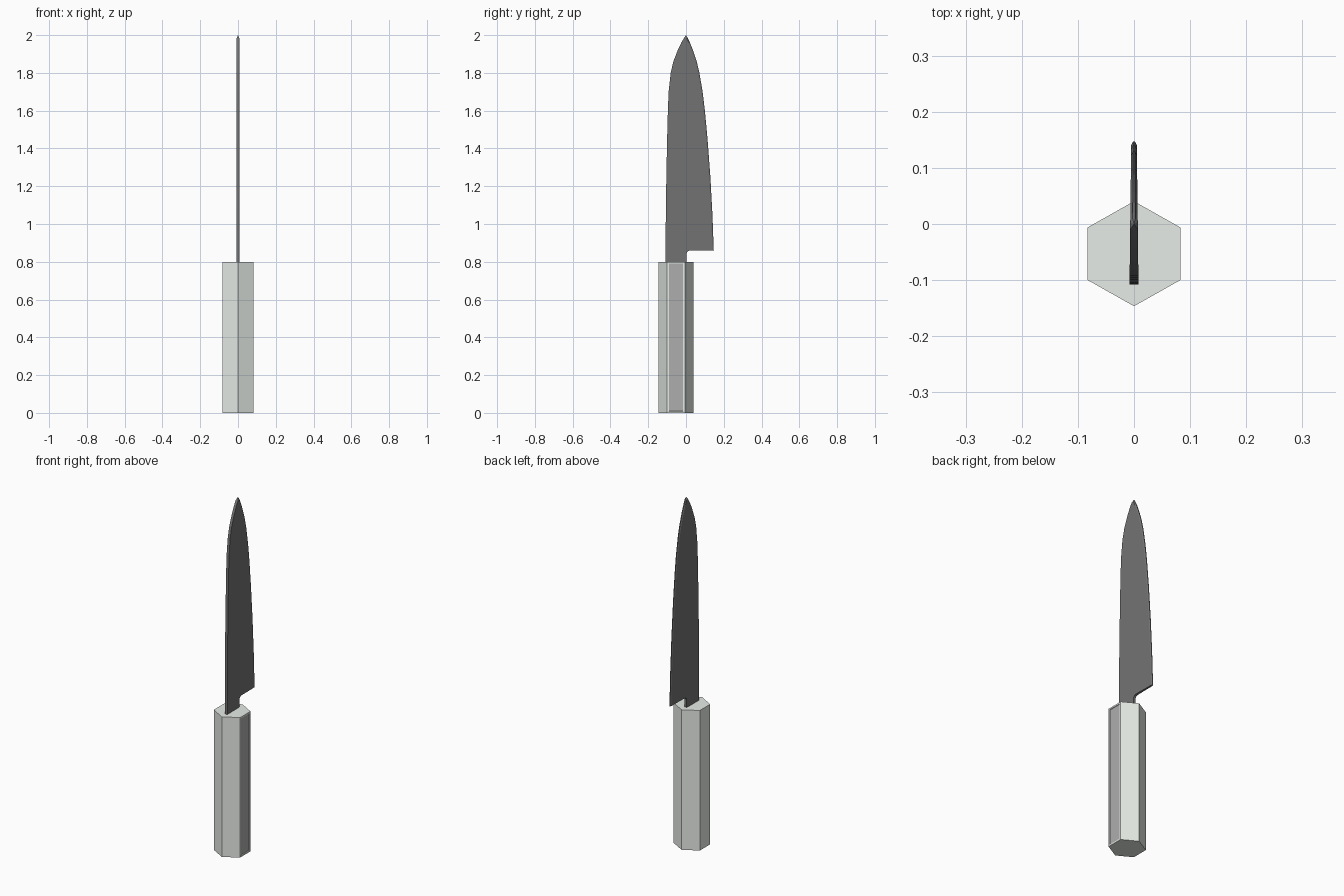
import bpy, bmesh, math

if "Cube" in bpy.data.objects:
    bpy.data.objects.remove(bpy.data.objects["Cube"])


def material(name, rgb):
    m = bpy.data.materials.new(name)
    m.diffuse_color = (*rgb, 1)
    m.use_nodes = True
    m.node_tree.nodes["Principled BSDF"].inputs["Base Color"].default_value = m.diffuse_color
    return m


def finish(bm, name, mats):
    bmesh.ops.recalc_face_normals(bm, faces=bm.faces)
    me = bpy.data.meshes.new(name)
    bm.to_mesh(me)
    bm.free()
    for m in mats:
        me.materials.append(m)
    ob = bpy.data.objects.new(name, me)
    bpy.context.collection.objects.link(ob)
    return ob


steel = material("steel", (0.17, 0.17, 0.17))
pale = material("pale_handle", (0.80, 0.84, 0.80))
inlay = material("side_panel", (0.42, 0.42, 0.42))

# Handle: hexagonal prism with one inset panel on its right-hand face
bm = bmesh.new()
cy, rx, ry, top = -0.053, 0.0958, 0.0935, 0.80
ring = [bm.verts.new((rx * math.cos(a), cy + ry * math.sin(a), 0))
        for a in (math.radians(30 + 60 * i) for i in range(6))]
base = bm.faces.new(ring)
ext = bmesh.ops.extrude_face_region(bm, geom=[base], use_keep_orig=True)
bmesh.ops.translate(bm, vec=(0, 0, top),
                    verts=[v for v in ext["geom"] if isinstance(v, bmesh.types.BMVert)])
bmesh.ops.recalc_face_normals(bm, faces=bm.faces)
side = max(bm.faces, key=lambda f: f.normal.x)
bmesh.ops.inset_region(bm, faces=[side], thickness=0.012)
bmesh.ops.inset_region(bm, faces=[side], thickness=0.002, depth=-0.003)
side.material_index = 1
finish(bm, "handle", [pale, inlay])


# Blade: lofted cross-sections, thick at the spine, thinner at the cutting edge
def half_thickness(y):
    return 0.008 - 0.003 * (y + 0.108) / 0.255


def loft(bm, rows, bevel, cap_top):
    rings = []
    for z, y0, y1 in rows:
        b = min(bevel, (y1 - y0) * 0.3)
        h0, h1 = half_thickness(y0), half_thickness(y1 - b)
        tip = h1 * (0.35 if bevel > 0.003 else 1)
        pts = [(-h0, y0), (h0, y0), (h1, y1 - b), (tip, y1), (-tip, y1), (-h1, y1 - b)]
        rings.append([bm.verts.new((x, y, z)) for x, y in pts])
    for a, c in zip(rings, rings[1:]):
        for i in range(6):
            j = (i + 1) % 6
            bm.faces.new((a[i], a[j], c[j], c[i]))
    bm.faces.new(rings[0])
    if cap_top:
        # Close to the pointed tip
        point = bm.verts.new((0, 0, 2.0))
        for i in range(6):
            bm.faces.new((rings[-1][i], rings[-1][(i + 1) % 6], point))


# rows: height, spine y, edge y
blade_rows = [(0.86, -0.108, 0.147), (1.05, -0.107, 0.140), (1.25, -0.104, 0.129),
              (1.45, -0.100, 0.114), (1.60, -0.096, 0.100), (1.70, -0.092, 0.088),
              (1.80, -0.081, 0.071), (1.86, -0.067, 0.057), (1.92, -0.044, 0.037),
              (1.96, -0.025, 0.021), (1.985, -0.010, 0.009)]
neck_rows = [(0.78, -0.108, 0.003), (0.843, -0.108, 0.003), (0.851, -0.108, 0.006),
             (0.857, -0.108, 0.012), (0.86, -0.108, 0.022)]
bm = bmesh.new()
loft(bm, blade_rows, 0.007, True)
loft(bm, neck_rows, 0.002, False)
finish(bm, "blade", [steel])
